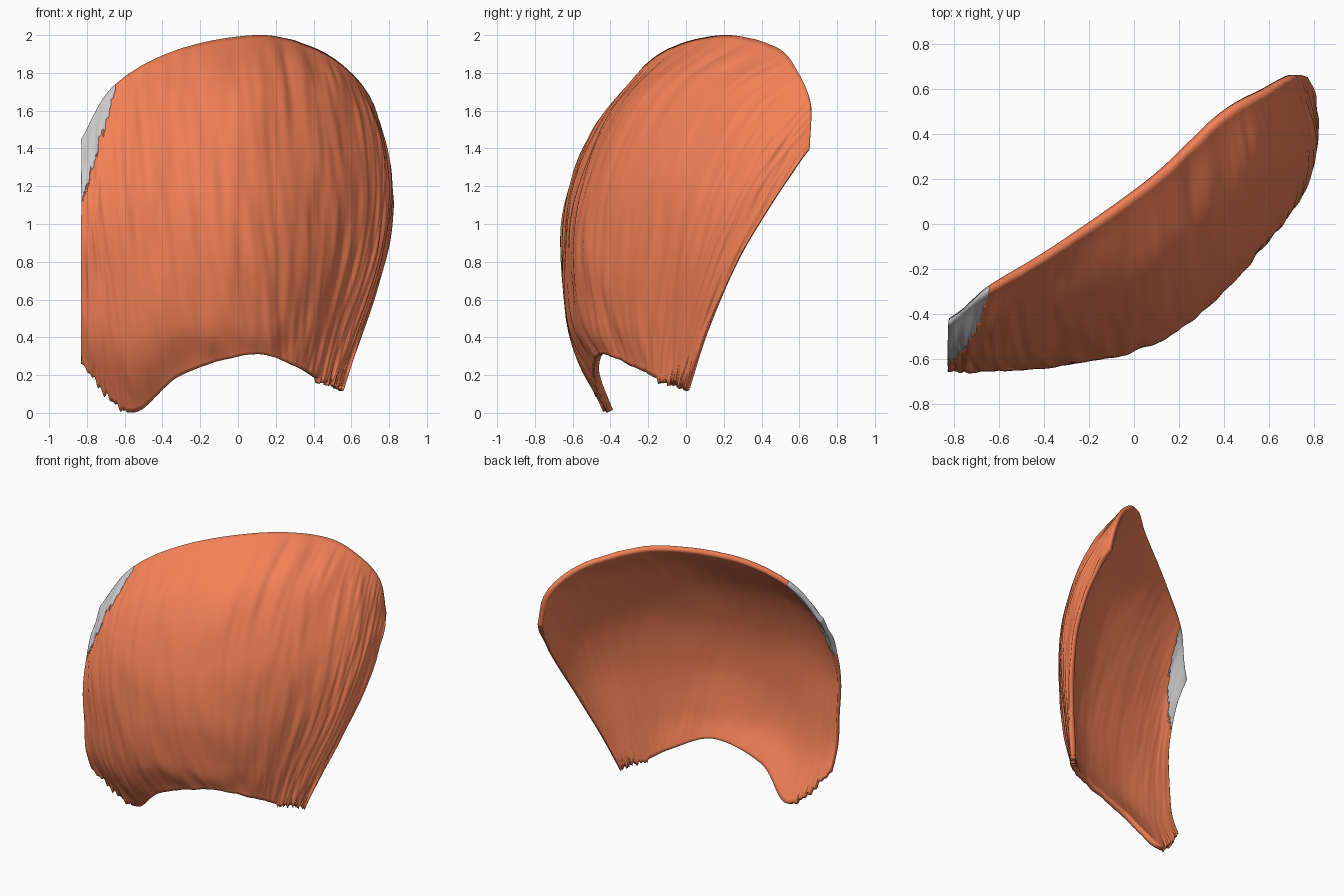
import bpy, bmesh
from mathutils import Vector, noise

if "Cube" in bpy.data.objects:
    bpy.data.objects.remove(bpy.data.objects["Cube"])

# Guide strands from left edge to right edge, each running nape -> crown rim
GUIDES = [
    [(-.83, -.55, .25), (-.83, -.62, .45), (-.83, -.65, .75), (-.83, -.645, 1.0), (-.83, -.57, 1.25), (-.83, -.45, 1.45)],
    [(-.57, -.42, .0), (-.62, -.60, .35), (-.66, -.655, .75), (-.68, -.64, 1.1), (-.68, -.52, 1.45), (-.66, -.31, 1.73)],
    [(-.30, -.49, .20), (-.33, -.61, .45), (-.35, -.635, .8), (-.36, -.58, 1.2), (-.36, -.40, 1.6), (-.33, -.11, 1.92)],
    [(.08, -.45, .31), (.08, -.51, .5), (.08, -.54, .85), (.08, -.46, 1.25), (.09, -.22, 1.7), (.10, .20, 2.0)],
    [(.32, -.27, .24), (.37, -.30, .5), (.42, -.28, .9), (.44, -.18, 1.3), (.43, .08, 1.7), (.40, .48, 1.935)],
    [(.45, -.13, .17), (.54, -.09, .5), (.66, .00, .9), (.70, .14, 1.27), (.67, .35, 1.6), (.60, .595, 1.80)],
    [(.52, -.05, .15), (.62, .01, .45), (.755, .14, .85), (.80, .30, 1.2), (.77, .49, 1.46), (.72, .66, 1.63)],
    [(.56, .00, .13), (.66, .10, .42), (.78, .27, .8), (.825, .44, 1.09), (.81, .56, 1.27), (.775, .655, 1.40)],
]
NU, NV = 280, 64
THICK = .035


def spline(pts, t):
    """Catmull-Rom through pts, t in 0..1."""
    p = [2 * pts[0] - pts[1]] + pts + [2 * pts[-1] - pts[-2]]
    f = t * (len(pts) - 1)
    i = min(int(f), len(pts) - 2)
    f -= i
    a, b, c, d = p[i:i + 4]
    return 0.5 * (2 * b + (c - a) * f + (2 * a - 5 * b + 4 * c - d) * f ** 2
                  + (3 * b - a - 3 * c + d) * f ** 3)


def is_scalp(c, i):
    jag = 0.025 * noise.noise(Vector((i * .37, 3.1, 0)))
    return c.z > 1.13 and c.x < -.82 + .29 * (c.z - 1.13) + jag


def make_sheet(name, outer, inner, keep, color=None):
    """Double-walled sheet: relief outside, smooth inside, joined at its rim."""
    bm = bmesh.new()
    out = [[bm.verts.new(p) for p in col] for col in outer]
    inn = [[bm.verts.new(p) for p in col] for col in inner]
    twin = {}
    for a, b in zip(out, inn):
        twin.update(zip(a, b))
    faces = []
    for i in range(NU):
        for j in range(NV):
            q = (out[i][j], out[i + 1][j], out[i + 1][j + 1], out[i][j + 1])
            if keep(sum((v.co for v in q), Vector()) / 4, i):
                faces.append(bm.faces.new(q))
    rim = [e.link_loops[0] for e in bm.edges if e.is_boundary]
    rim = [(lo.vert, lo.link_loop_next.vert) for lo in rim]
    for f in faces:
        bm.faces.new([twin[v] for v in reversed(f.verts)])
    for a, b in rim:
        bm.faces.new((b, a, twin[a], twin[b]))
    for f in bm.faces:
        f.smooth = True
    bmesh.ops.delete(bm, geom=[v for v in bm.verts if not v.link_faces], context='VERTS')
    me = bpy.data.meshes.new(name)
    bm.to_mesh(me)
    bm.free()
    ob = bpy.data.objects.new(name, me)
    bpy.context.collection.objects.link(ob)
    if color:
        mat = bpy.data.materials.new(name)
        mat.diffuse_color = color
        mat.use_nodes = True
        mat.node_tree.nodes["Principled BSDF"].inputs["Base Color"].default_value = mat.diffuse_color
        me.materials.append(mat)
    return ob


# Smooth loft through the guides
guides = [[Vector(p) for p in g] for g in GUIDES]
base = []
for i in range(NU + 1):
    rows = [spline([g[k] for g in guides], i / NU) for k in range(6)]
    base.append([spline(rows, j / NV) for j in range(NV + 1)])

# Strand relief outside, smooth offset inside, ragged tips at the nape ends
outer, inner = [], []
for i in range(NU + 1):
    u = i / NU
    ragged = .035 * noise.noise(Vector((i * .4, 7.3, 0))) if u < .13 or u > .68 else 0
    oc, ic = [], []
    for j in range(NV + 1):
        v = j / NV
        du = base[min(i + 1, NU)][j] - base[max(i - 1, 0)][j]
        dv = base[i][min(j + 1, NV)] - base[i][max(j - 1, 0)]
        n = du.cross(dv).normalized()
        h = (noise.noise(Vector((u * 30 + v * 3, v * 5, 0)))
             + .45 * noise.noise(Vector((u * 60 + v * 4, v * 6, 5))))
        h *= min(1, (1 - v) * 8 + .2)
        tip = Vector((0, 0, ragged * max(0, 1 - v * 12)))
        for col, d in ((oc, h * .011), (ic, h * .003 - THICK)):
            p = base[i][j] + n * d + tip
            p.x = max(p.x, -.83)
            p.z = max(p.z, 0)
            col.append(p)
    outer.append(oc)
    inner.append(ic)

# Hair shell and the bare grey patch at its upper left corner
make_sheet("hair_shell", outer, inner, lambda c, i: not is_scalp(c, i), (.9, .22, .095, 1))
make_sheet("scalp_patch", outer, inner, is_scalp)
